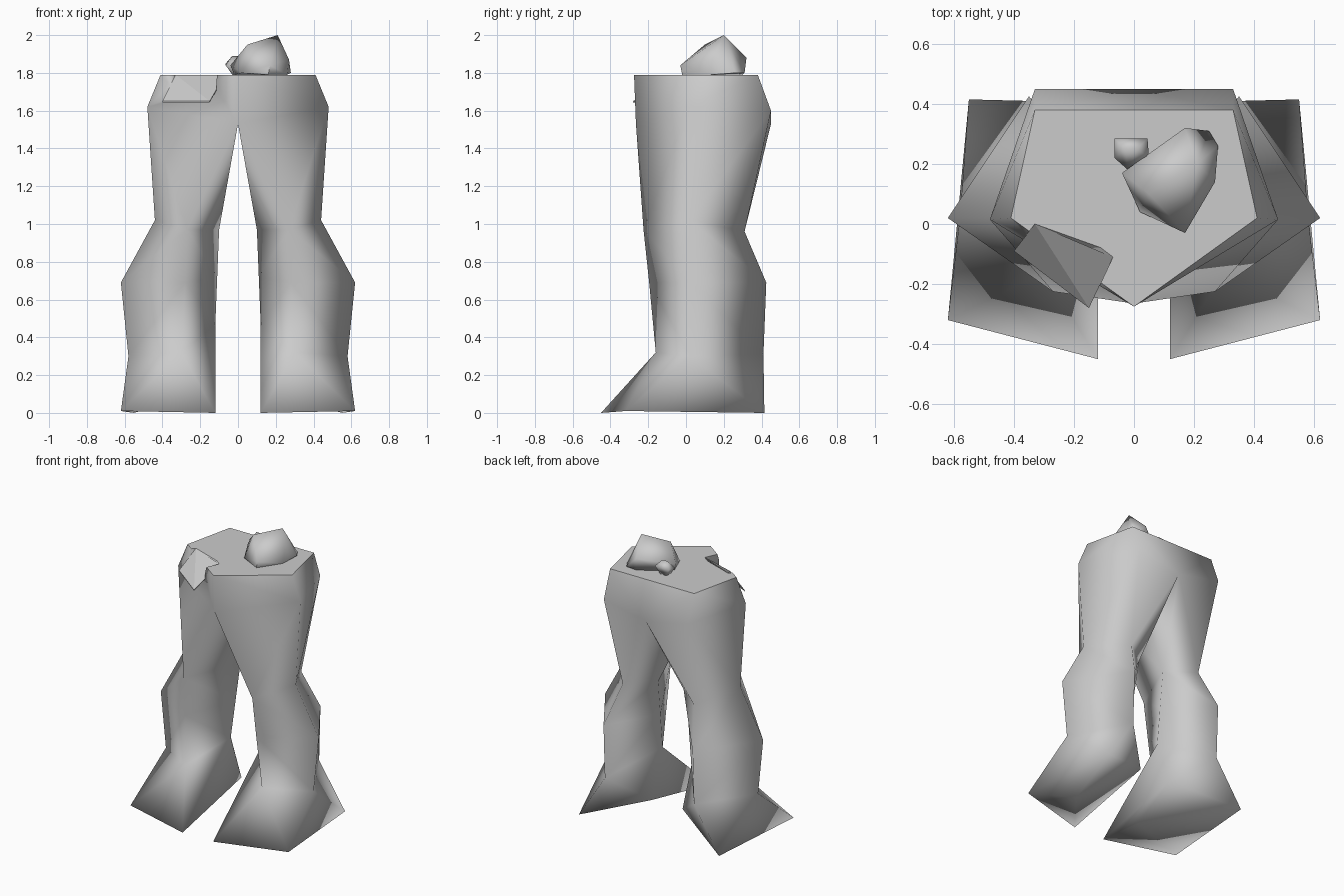
import bpy, bmesh
from mathutils import Vector

if "Cube" in bpy.data.objects:
    bpy.data.objects.remove(bpy.data.objects["Cube"])

grey = bpy.data.materials.new("plain_grey")
grey.diffuse_color = (0.6, 0.6, 0.6, 1)
grey.use_nodes = True
grey.node_tree.nodes["Principled BSDF"].inputs["Base Color"].default_value = grey.diffuse_color


def finish(bm, name, mat=grey):
    bmesh.ops.recalc_face_normals(bm, faces=bm.faces)
    me = bpy.data.meshes.new(name)
    bm.to_mesh(me)
    bm.free()
    me.materials.append(mat)
    ob = bpy.data.objects.new(name, me)
    bpy.context.collection.objects.link(ob)
    return ob


def hull(name, points):
    bm = bmesh.new()
    for p in points:
        bm.verts.new(p)
    bmesh.ops.convex_hull(bm, input=bm.verts)
    spare = [v for v in bm.verts if not v.link_faces]
    bmesh.ops.delete(bm, geom=spare, context='VERTS')
    return finish(bm, name)


# Half-body rings, each: front, outer, back, inner corner
rings = [
    [(0, -.275, 1.79), (.41, .02, 1.79), (.33, .38, 1.79), (0, .38, 1.79)],     # waist
    [(0, -.265, 1.53), (.48, .015, 1.62), (.33, .45, 1.6), (0, .45, 1.53)],     # hip
    [(.27, -.225, .97), (.44, .02, 1.02), (.28, .31, .96), (.10, .17, .97)],    # knee
    [(.28, -.195, .69), (.62, .02, .69), (.35, .425, .69), (.11, .13, .72)],    # calf
    [(.30, -.16, .32), (.58, .02, .30), (.35, .41, .31), (.12, .09, .47)],      # ankle
    [(.12, -.45, 0), (.62, -.32, .01), (.55, .415, 0), (.12, .21, .14)],        # foot
]


def quad(bm, a, b, c, d, centre):
    """Split a quad along its outward-bulging diagonal."""
    if ((a.co + c.co) / 2 - centre).length > ((b.co + d.co) / 2 - centre).length:
        bm.faces.new((a, b, c))
        bm.faces.new((a, c, d))
    else:
        bm.faces.new((a, b, d))
        bm.faces.new((b, c, d))


# Trousers: both legs lofted from the rings and welded at the centre
bm = bmesh.new()
for side in (1, -1):
    loops = [[bm.verts.new((x * side, y, z)) for x, y, z in r] for r in rings]
    for n, (a, b) in enumerate(zip(loops, loops[1:])):
        centre = sum((v.co for v in a + b), Vector()) / 8
        for i in range(4):
            j = (i + 1) % 4
            if n == 0 and i == 3:
                continue                      # centre plane stays open
            quad(bm, a[i], a[j], b[j], b[i], centre)
    bm.faces.new(loops[0])                    # waist cap
    arch = bm.verts.new((.26 * side, -.27, .09))
    for i in range(4):                        # hollow sole
        bm.faces.new((loops[-1][i], loops[-1][(i + 1) % 4], arch))
bmesh.ops.remove_doubles(bm, verts=bm.verts, dist=0.001)
legs = finish(bm, "legs")

# Sloped scoop out of the waist front, ending in a protruding spout
A, B = Vector((-.40, -.09, 1.65)), Vector((-.15, -.28, 1.65))
C, D = Vector((-.07, -.11, 1.79)), Vector((-.33, .0, 1.79))
C2, D2 = B + (C - B) * 1.2, A + (D - A) * 1.2
up = Vector((0, 0, .3))
cutter = hull("scoop_cutter", [A, B, C2, D2] + [p + up for p in (A, B, C2, D2)])
cutter.hide_render = True
mod = legs.modifiers.new("scoop", 'BOOLEAN')
mod.operation = 'DIFFERENCE'
mod.solver = 'EXACT'
mod.object = cutter
bpy.context.view_layer.objects.active = legs
legs.select_set(True)
bpy.ops.object.modifier_apply(modifier=mod.name)
bpy.data.objects.remove(cutter)

# Thin sheet carrying the scoop's slope out past the waist
thin = Vector((0, 0, .006))
hull("scoop_spout", [A, B, C, D] + [p - thin for p in (A, B, C, D)])

# Smooth legs with crisp waist and scoop edges
bm = bmesh.new()
bm.from_mesh(legs.data)
for f in bm.faces:
    f.smooth = True


def crisp(f):
    c = f.calc_center_median()
    return f.normal.z > .95 and c.z > 1.75 or (f.normal.z > .4 and c.z > 1.66 and c.x < 0 and c.y < .02)


for e in bm.edges:
    e.smooth = not any(crisp(f) for f in e.link_faces)
bm.to_mesh(legs.data)
bm.free()

# Large faceted lump and small lump on the waist
big = hull("large_lump", [
    (-.04, .17, 1.84), (-.02, .16, 1.79), (.02, .04, 1.80), (.17, -.03, 1.84), (.16, -.02, 1.79),
    (.27, .14, 1.87), (.26, .13, 1.79), (.28, .26, 1.80), (.25, .31, 1.80), (.17, .32, 1.88),
    (.18, .30, 1.79), (.05, .22, 1.79), (.21, .20, 2.0), (.05, .10, 1.95)])
small = hull("small_lump", [
    (-.065, .285, 1.85), (.045, .285, 1.85), (.05, .22, 1.85), (-.02, .18, 1.83), (-.065, .22, 1.84),
    (-.03, .25, 1.89), (.01, .25, 1.89), (-.03, .21, 1.79), (.02, .21, 1.79), (.02, .26, 1.79),
    (-.03, .26, 1.79)])
for ob in (big, small):
    bpy.ops.object.select_all(action='DESELECT')
    ob.select_set(True)
    bpy.context.view_layer.objects.active = ob
    bpy.ops.object.shade_smooth_by_angle(angle=1.3)
